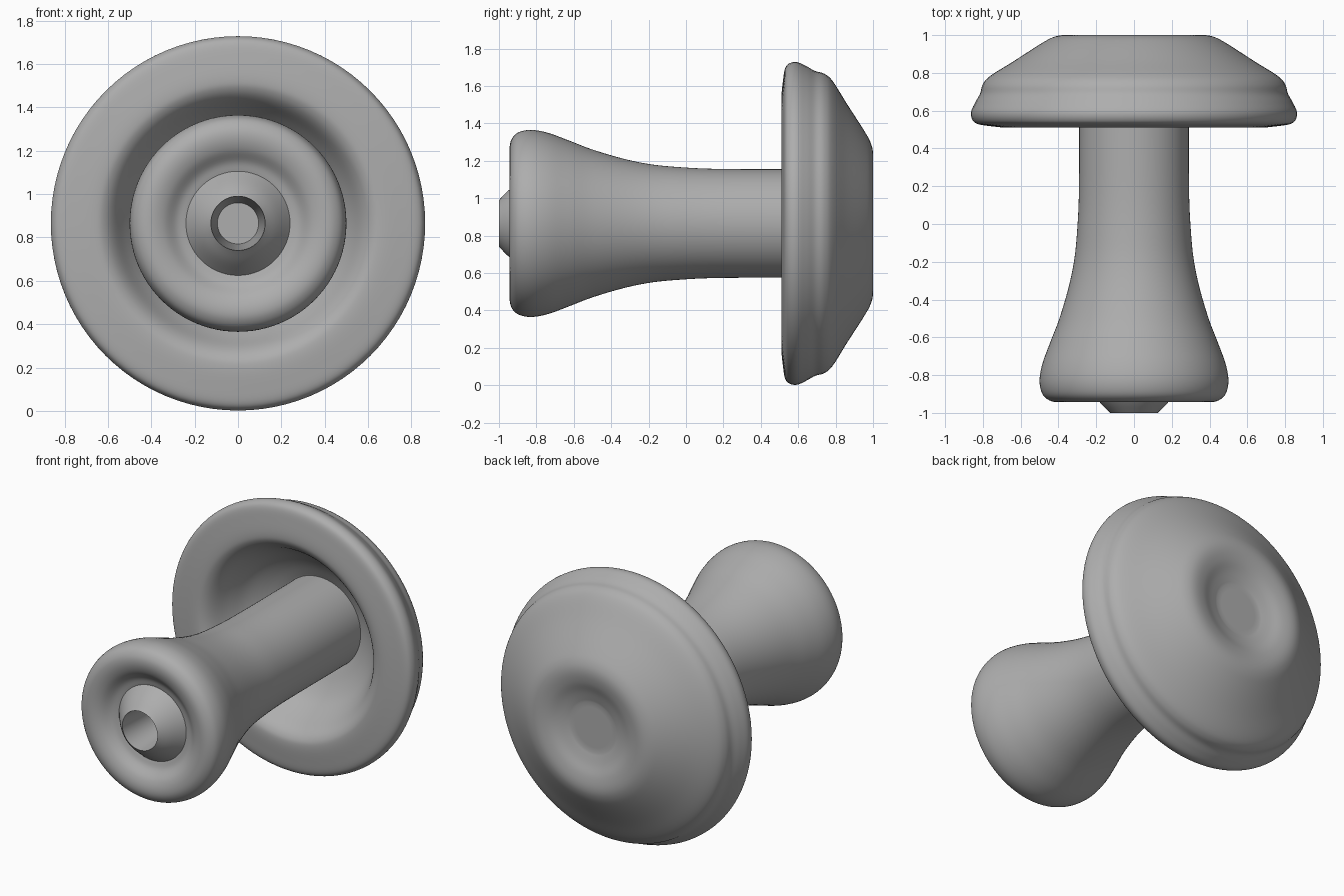
import bpy, bmesh, math
from mathutils import Vector, Matrix

AXIS_Z = 0.865

old = bpy.data.objects.get("Cube")
if old:
    bpy.data.objects.remove(old, do_unlink=True)

grey = bpy.data.materials.new("plain_grey")
grey.use_nodes = True
colour = (0.42, 0.42, 0.42, 1)
grey.diffuse_color = colour
grey.node_tree.nodes["Principled BSDF"].inputs["Base Color"].default_value = colour


def smooth_path(points, steps=5):
    """Catmull-Rom curve through (radius, y) points."""
    pts = [Vector(p) for p in points]
    pts = [2 * pts[0] - pts[1]] + pts + [2 * pts[-1] - pts[-2]]
    path = []
    for a, b, c, d in zip(pts, pts[1:], pts[2:], pts[3:]):
        for i in range(steps):
            t = i / steps
            path.append(0.5 * (2 * b + (c - a) * t + (2 * a - 5 * b + 4 * c - d) * t * t
                               + (3 * b - a - 3 * c + d) * t ** 3))
    return path + [pts[-2]]


def lathe(name, runs, segments=96):
    """Spin a profile made of smooth runs, with sharp corners between runs, about y."""
    bm = bmesh.new()
    path = [p for run in runs for p in smooth_path(run)]
    verts = [bm.verts.new((max(p[0], 0), p[1], 0)) for p in path]
    edges = [bm.edges.new(pair) for pair in zip(verts, verts[1:])]
    bmesh.ops.spin(bm, geom=verts + edges, axis=(0, 1, 0), cent=(0, 0, 0),
                   angle=math.tau, steps=segments)
    bmesh.ops.remove_doubles(bm, verts=bm.verts, dist=0.0005)
    bmesh.ops.recalc_face_normals(bm, faces=bm.faces)
    bmesh.ops.transform(bm, matrix=Matrix.Translation((0, 0, AXIS_Z)), verts=bm.verts)
    mesh = bpy.data.meshes.new(name)
    bm.to_mesh(mesh)
    bm.free()
    mesh.materials.append(grey)
    obj = bpy.data.objects.new(name, mesh)
    bpy.context.collection.objects.link(obj)
    bpy.ops.object.select_all(action='DESELECT')
    obj.select_set(True)
    bpy.context.view_layer.objects.active = obj
    bpy.ops.object.shade_smooth_by_angle(angle=math.radians(35))
    return obj


# Broad cap: dished back, stepped rim and hollow underside
lathe("cap", [
    [(0, 0.945), (0.16, 0.945)],
    [(0.16, 0.945), (0.23, 0.965), (0.30, 0.99), (0.37, 1.0), (0.43, 0.988),
     (0.50, 0.95), (0.64, 0.86), (0.76, 0.785), (0.80, 0.74), (0.815, 0.69),
     (0.84, 0.645), (0.862, 0.595), (0.857, 0.555), (0.83, 0.53), (0.76, 0.518),
     (0.67, 0.51), (0.62, 0.52), (0.575, 0.56), (0.52, 0.65), (0.46, 0.73),
     (0.38, 0.79), (0.28, 0.84)],
    [(0.28, 0.84), (0, 0.84)],
])

# Flared stem: dished front face, conical nub and tapered bore
lathe("stem", [
    [(0.29, 0.86), (0.29, 0.4), (0.292, 0.15), (0.30, -0.02), (0.315, -0.18),
     (0.345, -0.33), (0.395, -0.5), (0.445, -0.63), (0.485, -0.74), (0.50, -0.83),
     (0.485, -0.90), (0.445, -0.935), (0.395, -0.942), (0.34, -0.925),
     (0.285, -0.885), (0.24, -0.87)],
    [(0.24, -0.87), (0.18, -0.945), (0.125, -1.0)],
    [(0.125, -1.0), (0.095, -0.6)],
    [(0.095, -0.6), (0, -0.6)],
])
